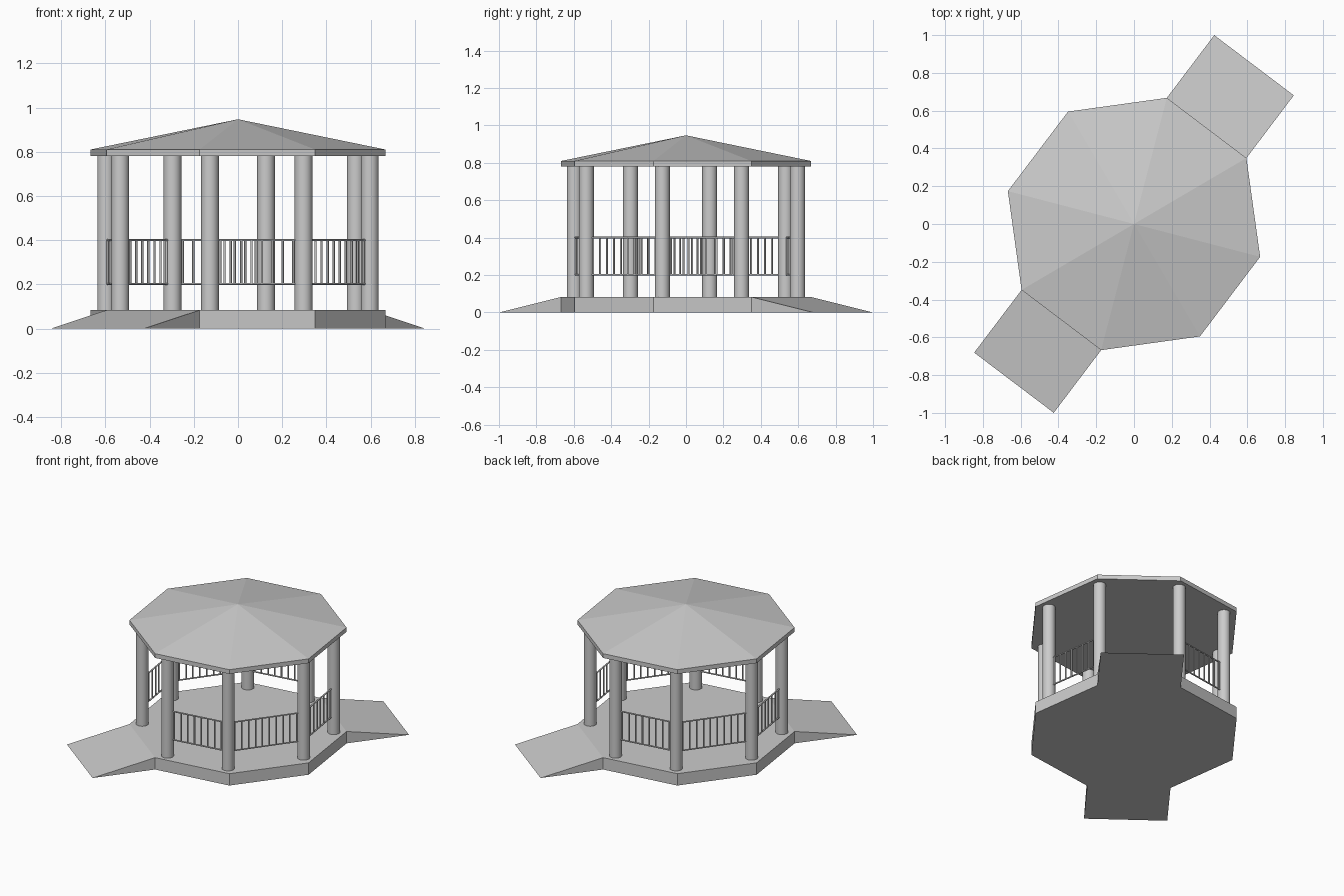
import bpy, bmesh
from math import cos, sin, pi, radians
from mathutils import Vector

if "Cube" in bpy.data.objects:
    bpy.data.objects.remove(bpy.data.objects["Cube"])

R = 0.69                      # octagon circumradius
PHASE = radians(30.4)         # first octagon corner
DECK, EAVE, FASCIA, APEX = 0.083, 0.78, 0.81, 0.947


def polar(r, a, z=0.0):
    return Vector((r * cos(a), r * sin(a), z))


def mesh_object(name, verts, faces):
    me = bpy.data.meshes.new(name)
    bm = bmesh.new()
    vs = [bm.verts.new(v) for v in verts]
    for f in faces:
        bm.faces.new([vs[i] for i in f])
    bmesh.ops.recalc_face_normals(bm, faces=bm.faces)
    bm.to_mesh(me)
    bm.free()
    ob = bpy.data.objects.new(name, me)
    bpy.context.collection.objects.link(ob)
    return ob


def rod(name, a, b, radius, sides):
    d = b - a
    bpy.ops.mesh.primitive_cylinder_add(vertices=sides, radius=radius, depth=d.length,
                                        location=(a + b) / 2,
                                        rotation=d.to_track_quat('Z', 'Y').to_euler())
    ob = bpy.context.object
    ob.name = name
    bpy.ops.object.shade_smooth_by_angle(angle=radians(50))
    return ob


def ring(z):
    return [polar(R, PHASE + k * pi / 4, z) for k in range(8)]


sides = [(k, (k + 1) % 8, (k + 1) % 8 + 8, k + 8) for k in range(8)]
bottom = tuple(range(8))

# Octagonal deck
mesh_object("deck", ring(0) + ring(DECK), [bottom, tuple(range(8, 16))] + sides)

# Roof: thin fascia and shallow pyramid
mesh_object("roof", ring(EAVE) + ring(FASCIA) + [Vector((0, 0, APEX))],
            [bottom] + sides + [(k + 8, (k + 1) % 8 + 8, 16) for k in range(8)])

# Two opposite entrance ramps
for k, name in ((0, "back_ramp"), (4, "front_ramp")):
    a, b = polar(R, PHASE + k * pi / 4), polar(R, PHASE + (k + 1) * pi / 4)
    out = (a + b).normalized() * 0.416
    up = Vector((0, 0, DECK))
    mesh_object(name, [a, b, a + up, b + up, a + out, b + out],
                [(0, 1, 3, 2), (2, 3, 5, 4), (0, 4, 5, 1), (0, 2, 4), (1, 5, 3)])

# Columns, alternating wide and narrow gaps
posts = []
for q in range(4):
    for deg in (29.1, 78.0):
        posts.append(polar(0.61, radians(deg + 90 * q)))
for i, p in enumerate(posts):
    rod(f"column_{i + 1}", p + Vector((0, 0, DECK)), p + Vector((0, 0, EAVE)), 0.04, 32)

# Railings on every side except the ramps
LOW, HIGH = Vector((0, 0, 0.202)), Vector((0, 0, 0.4))
for i in range(8):
    if i in (0, 4):
        continue
    a, b = posts[i], posts[(i + 1) % 8]
    rod(f"bottom_rail_{i}", a + LOW, b + LOW, 0.005, 8)
    rod(f"top_rail_{i}", a + HIGH, b + HIGH, 0.005, 8)
    n = round((b - a).length / 0.046)
    for j in range(1, n):
        p = a.lerp(b, j / n)
        rod(f"baluster_{i}_{j}", p + LOW, p + HIGH, 0.005, 8)
